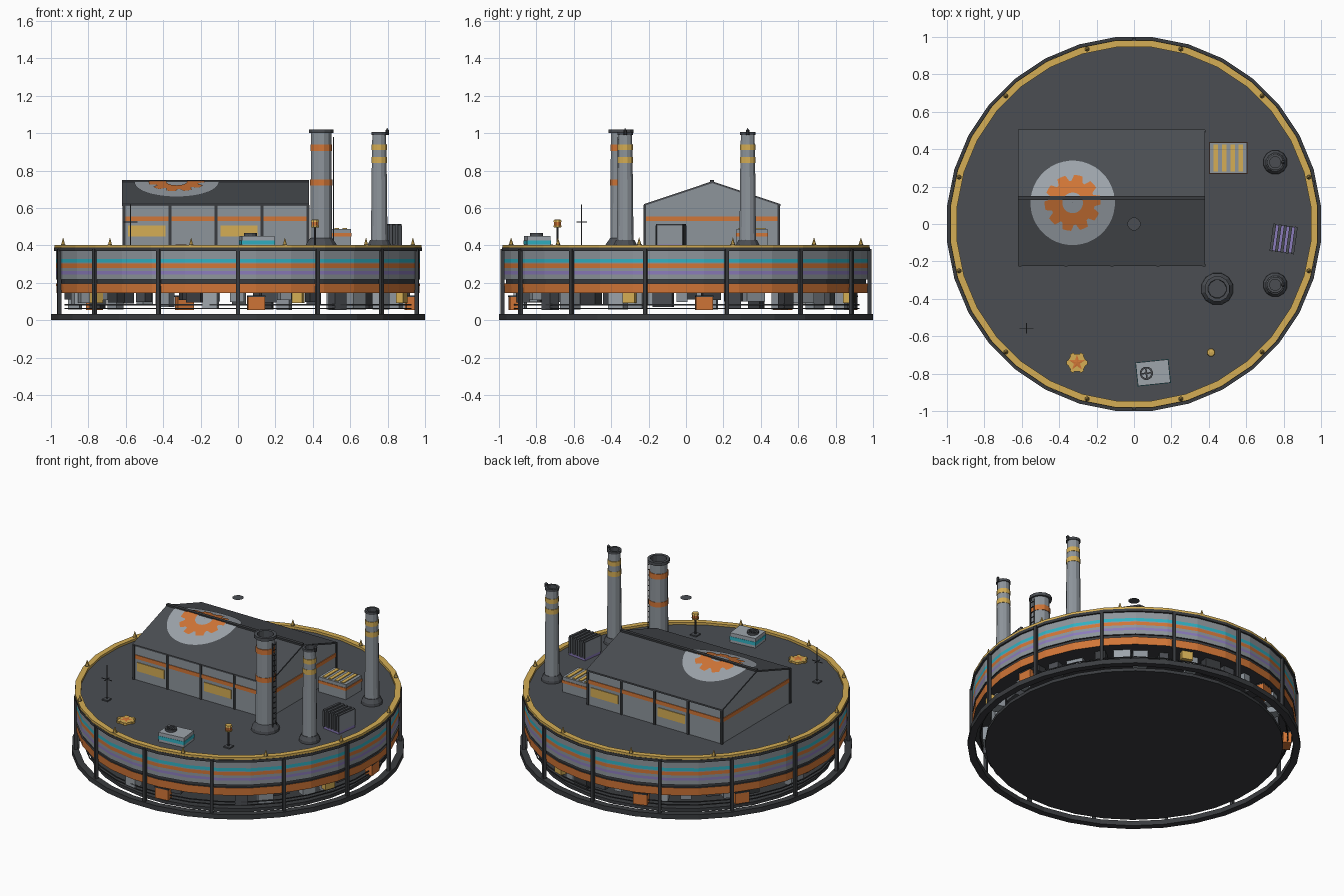
import bpy, bmesh, math, random
from mathutils import Matrix, Vector

old = bpy.data.objects.get("Cube")
if old:
    bpy.data.objects.remove(old)
random.seed(4)


def make_mat(name, r, g, b):
    m = bpy.data.materials.new(name)
    m.use_nodes = True
    m.diffuse_color = (r, g, b, 1)
    bsdf = m.node_tree.nodes["Principled BSDF"]
    bsdf.inputs["Base Color"].default_value = (r, g, b, 1)
    bsdf.inputs["Roughness"].default_value = 0.7
    return m


DECK = make_mat("deck grey", .07, .076, .086)
TRIM = make_mat("dark trim", .042, .045, .05)
STEEL = make_mat("steel grey", .27, .30, .33)
PALE = make_mat("pale grey", .34, .375, .41)
YELLOW = make_mat("safety yellow", .66, .42, .09)
ORANGE = make_mat("rust orange", .64, .18, .038)
TEAL = make_mat("teal", .03, .44, .54)
PURPLE = make_mat("purple", .26, .20, .50)


def finish(name, bm, mats):
    bmesh.ops.recalc_face_normals(bm, faces=bm.faces)
    me = bpy.data.meshes.new(name)
    bm.to_mesh(me)
    bm.free()
    for m in mats:
        me.materials.append(m)
    ob = bpy.data.objects.new(name, me)
    bpy.context.scene.collection.objects.link(ob)
    return ob


def boxes(name, mat, items):
    """Boxes given as (centre, size, turn about z)."""
    bm = bmesh.new()
    for c, s, turn in items:
        mx = Matrix.Translation(c) @ Matrix.Rotation(turn, 4, 'Z') @ Matrix.Diagonal((*s, 1))
        bmesh.ops.create_cube(bm, size=1, matrix=mx)
    return finish(name, bm, [mat])


def lathe(name, pts, mats, sides=12, at=(0, 0), phase=.5, closed=False):
    """Turn an (r, z) profile; mats holds one material per profile segment."""
    bm = bmesh.new()
    rings = []
    for r, z in pts:
        rings.append([bm.verts.new((at[0] + r * math.cos((i + phase) * math.tau / sides),
                                    at[1] + r * math.sin((i + phase) * math.tau / sides), z))
                      for i in range(sides)])
    if closed:
        rings.append(rings[0])
    if not isinstance(mats, list):
        mats = [mats] * (len(rings) - 1)
    slots = list(dict.fromkeys(mats))
    for k, m in enumerate(mats):
        a, b = rings[k], rings[k + 1]
        for i in range(sides):
            j = (i + 1) % sides
            bm.faces.new((a[i], a[j], b[j], b[i])).material_index = slots.index(m)
    bmesh.ops.remove_doubles(bm, verts=bm.verts, dist=1e-5)
    return finish(name, bm, slots)


def hoop(name, mat, r0, r1, z0, z1, sides=32):
    return lathe(name, [(r0, z0), (r1, z0), (r1, z1), (r0, z1)], mat, sides, closed=True)


def polar(r, a, z):
    return (r * math.cos(a), r * math.sin(a), z)


# Base hoop, floor and pipe rails
hoop("base_hoop", TRIM, .962, 1.004, 0, .032)
lathe("floor_plate", [(0, .004), (.9, .004), (.9, .025), (0, .025)], TRIM, 32)
for k, (r, z) in enumerate([(.93, .062), (.93, .083)]):
    hoop(f"pipe_rail_{k}", TRIM, r - .003, r + .003, z - .003, z + .003)

# Striped drum and deck
lathe("drum",
      [(0, .15), (.975, .146), (.977, .197), (.967, .197), (.967, .217), (.977, .217), (.977, .245),
       (.977, .262), (.977, .28), (.977, .302), (.977, .308), (.977, .328), (.977, .37),
       (.988, .37), (.988, .388), (0, .388)],
      [TRIM, ORANGE, TRIM, TRIM, TRIM, STEEL, PURPLE, STEEL, ORANGE, STEEL, TEAL, STEEL,
       TRIM, TRIM, DECK], 32)
hoop("deck_rim", YELLOW, .95, .986, .386, .403)

# Frame posts and rim spikes
N = 14
angles = [-math.pi / 2 + i * math.tau / N for i in range(N)]
boxes("frame_posts", TRIM, [(polar(.981, a, .2), (.02, .02, .36), a) for a in angles])
for i in range(12):
    a = math.radians(15 + 30 * i)
    x, y, _ = polar(.968, a, 0)
    lathe(f"rim_spike_{i}", [(.014, .40), (.014, .405), (.012, .405), (0, .443)],
          [TRIM, TRIM, YELLOW], 6, (x, y))

# Machinery hanging below the drum
hung = {STEEL: [], TRIM: [], DECK: [], PALE: []}
kinds = [STEEL, TRIM, DECK, STEEL, TRIM, PALE, STEEL, DECK]
for i in range(40):
    h = random.uniform(.04, .1)
    a = (i + random.uniform(-.2, .2)) * math.tau / 40
    hung[kinds[i % 8]].append((polar(random.uniform(.82, .9), a, .151 - h / 2),
                               (.06, random.uniform(.05, .11), h), a))
for m, items in hung.items():
    boxes("hanging_units_" + m.name.replace(" ", "_"), m, items)
boxes("yellow_units", YELLOW, [(polar(.925, math.radians(d), .12), (.04, .07, .055), math.radians(d))
                               for d in (-19, 70, 215)])
control = [math.radians(d) for d in (-84, 6, 108, 146)]
boxes("control_boxes", ORANGE, [(polar(.925, a, .09), (.05, .09, .07), a) for a in control])
boxes("control_box_lids", TRIM, [(polar(.925, a, .128), (.054, .094, .008), a) for a in control])

# Hall walls: gabled profile pulled along x
X0, X1, Y0, Y1, RY, EAVE, RIDGE = -.61, .375, -.22, .495, .14, .615, .735
bm = bmesh.new()
face = bm.faces.new([bm.verts.new((X0, y, z)) for y, z in
                     ((Y0, .38), (Y1, .38), (Y1, EAVE), (RY, RIDGE), (Y0, EAVE))])
ext = bmesh.ops.extrude_face_region(bm, geom=[face])["geom"]
bmesh.ops.translate(bm, verts=[v for v in ext if isinstance(v, bmesh.types.BMVert)], vec=(X1 - X0, 0, 0))
finish("hall_walls", bm, [STEEL])


def roof_z(y):
    run = (RY + .225) if y < RY else (.505 - RY)
    return .743 - .122 * abs(y - RY) / run


# Roof slab and ridge cap
bm = bmesh.new()
section = [(-.225, .611), (RY, .733), (.505, .611), (.505, .621), (RY, .743), (-.225, .621)]
ends = [[bm.verts.new((x, y, z)) for y, z in section] for x in (-.62, .38)]
for i in range(6):
    j = (i + 1) % 6
    bm.faces.new((ends[0][i], ends[0][j], ends[1][j], ends[1][i]))
for e in ends:
    bm.faces.new((e[0], e[1], e[4], e[5]))
    bm.faces.new((e[1], e[2], e[3], e[4]))
finish("hall_roof", bm, [DECK])
boxes("ridge_cap", TRIM, [((-.12, RY, .744), (1.0, .022, .014), 0)])


# Roof emblem: flat rings folded over the ridge
def draped(name, mat, lift, inner, outer, count):
    bm = bmesh.new()
    cx, cy = -.328, .113
    loop = []
    for i in range(count):
        a = (i + .5) * math.tau / count
        loop.append([bm.verts.new((cx + r * math.cos(a), cy + r * math.sin(a), 0))
                     for r in (inner, outer(i))])
    for i in range(count):
        p, q = loop[i], loop[(i + 1) % count]
        bm.faces.new((p[0], p[1], q[1], q[0]))
    bmesh.ops.bisect_plane(bm, geom=bm.verts[:] + bm.edges[:] + bm.faces[:],
                           plane_co=(0, RY, 0), plane_no=(0, 1, 0))
    for v in bm.verts:
        v.co.z = roof_z(v.co.y) + lift
    finish(name, bm, [mat])


draped("emblem_disc", PALE, .003, .002, lambda i: .226, 40)
draped("emblem_gear", ORANGE, .006, .055, lambda i: .15 if (i + 1) % 6 < 4 else .118, 60)

# Hall trim: mullions, stripes and window bands
bays = [X0 + (X1 - X0) * i / 4 for i in range(5)]
sides_y = [(Y0, -1), (Y1, 1)]
boxes("hall_mullions", TRIM, [((x, y, .502), (.015, .014, .228), 0) for x in bays for y, _ in sides_y])
boxes("hall_stripes", ORANGE,
      [(((X0 + X1) / 2, y, .542), (X1 - X0, .009, .025), 0) for y, _ in sides_y]
      + [((x, (Y0 + Y1) / 2, .542), (.009, Y1 - Y0, .025), 0) for x in (X0, X1)])
boxes("hall_windows", YELLOW, [((bays[k] + .123, y, .478), (.2, .009, .058), 0)
                               for y, ks in ((Y0, (0, 2)), (Y1, (1, 3))) for k in ks])

# Main chimney with ladder
C = (.445, -.347)
lathe("main_chimney",
      [(.088, .386), (.085, .405), (.064, .435), (.06, .44), (.059, .72), (.061, .72), (.061, .752),
       (.058, .752), (.057, .905), (.06, .905), (.06, .94), (.056, .94), (.056, 1.0), (.069, 1.0),
       (.069, 1.02), (.05, 1.02), (.048, .97), (0, .97)],
      [DECK] * 3 + [STEEL] + [ORANGE] * 3 + [STEEL] + [ORANGE] * 3 + [STEEL] + [DECK] * 5, 12, C)
boxes("ladder", TRIM,
      [((C[0] + .066, C[1] + s * .018, .70), (.005, .005, .56), 0) for s in (-1, 1)]
      + [((C[0] + .066, C[1], .44 + .035 * i), (.004, .036, .004), 0) for i in range(16)])

# Twin slim chimneys with warning lamps
for tag, y in (("back", .33), ("front", -.325)):
    lathe(tag + "_chimney",
          [(.066, .386), (.064, .405), (.05, .43), (.046, .43), (.041, .84), (.043, .84), (.043, .872),
           (.040, .872), (.040, .91), (.042, .91), (.042, .94), (.039, .94), (.038, .99), (.044, .99),
           (.044, 1.006), (.03, 1.006), (.03, .98), (0, .98)],
          [DECK] * 3 + [STEEL] + [YELLOW] * 3 + [STEEL] + [YELLOW] * 3 + [STEEL] + [DECK] * 5,
          12, (.755, y))
    lathe(tag + "_chimney_lamp", [(0, .99), (.009, .99), (.011, 1.015), (0, 1.027)], TRIM, 8, (.798, y))

# Hovering cap disc
lathe("hover_disc", [(0, 1.01), (.035, 1.01)], DECK, 12)

# Slatted vent box
boxes("vent_box", STEEL, [((.505, .353, .435), (.2, .165, .106), 0)])
boxes("vent_stripe", ORANGE, [((.505, .353, .457), (.206, .171, .018), 0)])
boxes("vent_slats", YELLOW, [((.437 + .045 * i, .353, .489), (.024, .145, .008), 0) for i in range(4)])

# Plate cooler: upright panels side by side on a glowing base
turn = math.radians(-8)
spin = Matrix.Rotation(turn, 3, 'Z')
mid = Vector((.8, -.08, 0))
rows = [-.058 + .029 * i for i in range(5)]
boxes("cooler_base", PURPLE, [((.8, -.08, .395), (.13, .14, .02), turn)])
boxes("cooler_plates", STEEL, [(mid + spin @ Vector((x, 0, .455)), (.014, .14, .105), turn) for x in rows])
boxes("cooler_plate_caps", DECK, [(mid + spin @ Vector((x, 0, .511)), (.016, .144, .007), turn) for x in rows])
boxes("cooler_plate_ends", DECK, [(mid + spin @ Vector((x, s * .071, .455)), (.016, .006, .105), turn)
                                  for x in rows for s in (-1, 1)])

# Fan unit
turn = math.radians(6)
boxes("fan_unit", PALE, [((.102, -.795, .418), (.175, .125, .066), turn)])
boxes("fan_unit_stripe", TEAL, [((.102, -.795, .416), (.179, .129, .022), turn)])
lathe("fan_ring", [(.026, .45), (.036, .45), (.036, .466), (.026, .466)], DECK, 12, (.066, -.798), closed=True)
boxes("fan_blades", DECK, [((.066, -.798, .458), (.06, .008, .005), turn + k * math.pi / 2) for k in (0, 1)])

# Valve wheel with star
V = (-.305, -.742)
lathe("valve_wheel", [(.055, .386), (.055, .401), (0, .401)], YELLOW, 6, V, 0)
boxes("valve_wheel_knobs", YELLOW,
      [(Vector((*V, .394)) + Vector(polar(.048, i * math.pi / 3, 0)), (.018, .022, .016), i * math.pi / 3)
       for i in range(6)])
bm = bmesh.new()
tips = [bm.verts.new(Vector((*V, .403)) + Vector(polar(.017 if i % 2 else .044, math.pi / 2 + i * math.pi / 5, 0)))
        for i in range(10)]
hub = bm.verts.new((*V, .405))
for i in range(10):
    bm.faces.new((hub, tips[i], tips[(i + 1) % 10]))
finish("valve_star", bm, [ORANGE])

# Beacon
B = (.412, -.687)
boxes("beacon_foot", DECK, [((*B, .391), (.045, .045, .01), 0)])
lathe("beacon", [(.006, .39), (.006, .495), (.021, .495), (.024, .506), (.02, .506), (.02, .526),
                 (.024, .526), (.02, .537), (0, .54)],
      [TRIM, YELLOW, YELLOW, ORANGE, ORANGE, YELLOW, YELLOW, YELLOW], 8, B)

# Antenna mast
A = (-.575, -.558)
boxes("antenna_foot", DECK, [((*A, .391), (.04, .04, .01), 0)])
boxes("antenna", DECK, [((*A, .5), (.005, .005, .24), 0),
                        ((*A, .525), (.075, .004, .004), 0), ((*A, .525), (.004, .055, .004), 0)])
